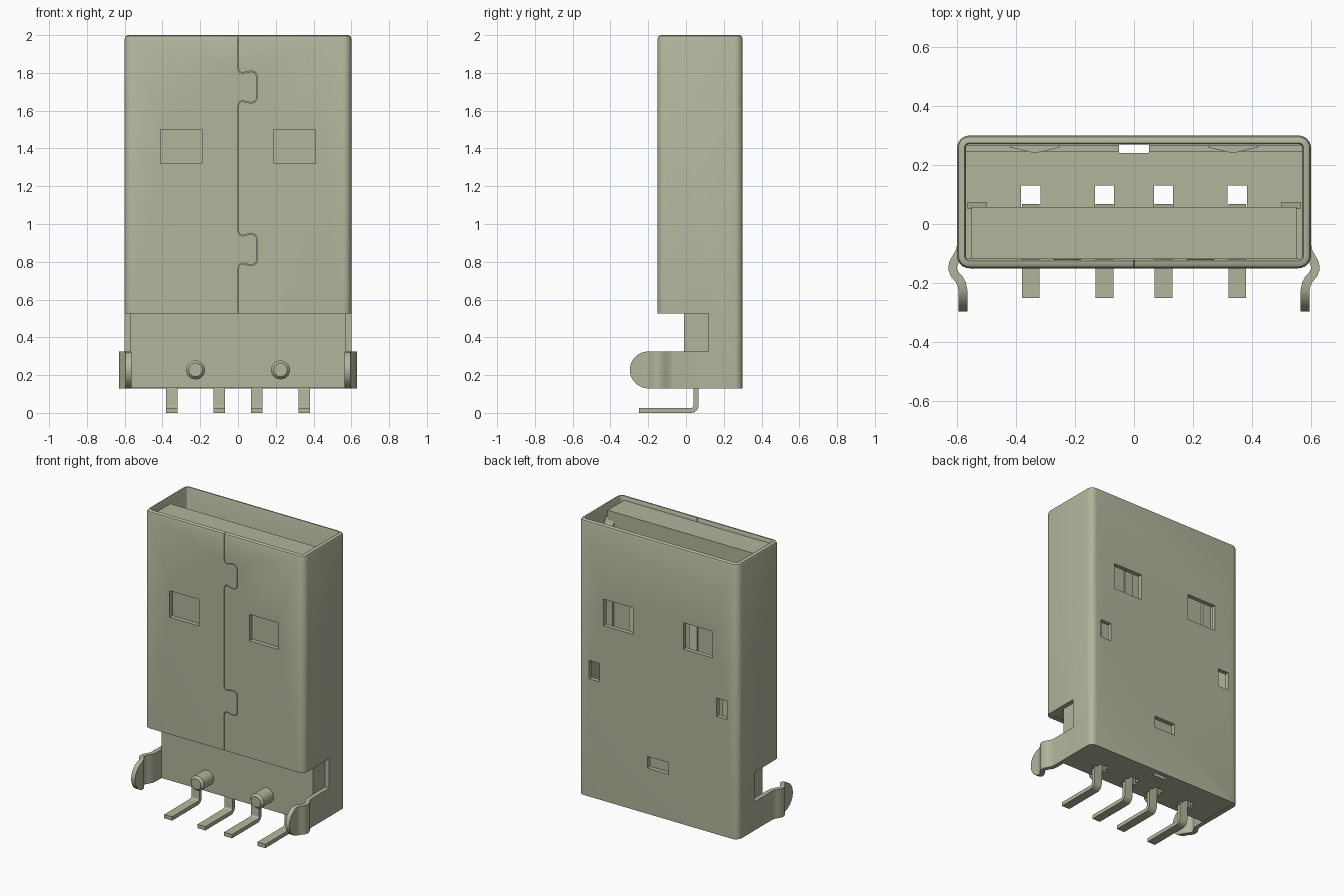
import bpy, bmesh, math
from mathutils import Vector

if "Cube" in bpy.data.objects:
    bpy.data.objects.remove(bpy.data.objects["Cube"])

mat = bpy.data.materials.new("warm_grey")
mat.use_nodes = True
COLOUR = (0.445, 0.462, 0.332, 1)
mat.diffuse_color = COLOUR
mat.node_tree.nodes["Principled BSDF"].inputs["Base Color"].default_value = COLOUR


def finish(name, bm, smooth=True):
    bmesh.ops.recalc_face_normals(bm, faces=bm.faces)
    me = bpy.data.meshes.new(name)
    bm.to_mesh(me)
    bm.free()
    ob = bpy.data.objects.new(name, me)
    bpy.context.collection.objects.link(ob)
    me.materials.append(mat)
    if smooth:
        shade(ob)
    return ob


def shade(ob):
    bpy.ops.object.select_all(action='DESELECT')
    ob.select_set(True)
    bpy.context.view_layer.objects.active = ob
    bpy.ops.object.shade_smooth_by_angle(angle=math.radians(35))


def box(bm, x0, x1, y0, y1, z0, z1):
    vs = bmesh.ops.create_cube(bm, size=1)["verts"]
    for v in vs:
        v.co = Vector((x0 if v.co.x < 0 else x1, y0 if v.co.y < 0 else y1,
                       z0 if v.co.z < 0 else z1))


def loft(bm, rings, closed=False):
    """Skin a list of point rings; cap the ends unless closed."""
    loops = [[bm.verts.new(p) for p in r] for r in rings]
    n = len(loops[0])
    pairs = list(zip(loops, loops[1:])) + ([(loops[-1], loops[0])] if closed else [])
    for a, b in pairs:
        for i in range(n):
            j = (i + 1) % n
            bm.faces.new((a[i], a[j], b[j], b[i]))
    if not closed:
        bm.faces.new(loops[0])
        bm.faces.new(loops[-1])


def cut(ob, bm):
    cutter = finish("cutter", bm, False)
    cutter.hide_render = True
    mod = ob.modifiers.new("cut", 'BOOLEAN')
    mod.operation, mod.solver, mod.object = 'DIFFERENCE', 'EXACT', cutter
    bpy.context.view_layer.objects.active = ob
    bpy.ops.object.modifier_apply(modifier=mod.name)
    bpy.data.objects.remove(cutter)
    shade(ob)


def ring(inset, z):
    """Rounded rectangle outline of the shell."""
    r = max(0.042 - inset, 0.01)
    hx, hy = 0.6 - inset - r, 0.225 - inset - r
    pts = []
    for k, (sx, sy) in enumerate(((1, 1), (-1, 1), (-1, -1), (1, -1))):
        for s in range(7):
            a = (k + s / 6) * math.pi / 2
            pts.append((sx * hx + r * math.cos(a), 0.075 + sy * hy + r * math.sin(a), z))
    return pts


# Metal shell with rounded rim
bm = bmesh.new()
loft(bm, [ring(0, 0.13), ring(0, 1.982), ring(0.005, 1.994), ring(0.015, 2.0),
          ring(0.025, 2.0), ring(0.03, 1.99), ring(0.03, 0.13)], closed=True)
shell = finish("shell", bm)

# Lower front opening, windows front and back
bm = bmesh.new()
box(bm, -0.7, 0.7, -0.3, 0.12, 0, 0.525)
box(bm, -0.08, 0.08, 0.25, 0.4, 0.44, 0.52)
for s in (-1, 1):
    box(bm, s * 0.3 - 0.11, s * 0.3 + 0.11, 0.2, 0.4, 1.32, 1.5)
    box(bm, s * 0.3 - 0.11, s * 0.3 + 0.11, -0.3, -0.1, 1.32, 1.5)
    box(bm, s * 0.48 - 0.04, s * 0.48 + 0.04, 0.2, 0.4, 0.93, 1.055)
cut(shell, bm)

# Interlocking front seam
HOOK = [(0, 0.1), (0.008, 0.08), (0.022, 0.073), (0.045, 0.079),
        (0.07, 0.084), (0.09, 0.078), (0.1, 0.06)]
path = [(0, 2.1)]
for mid in (1.725, 0.865):
    path += [(x, mid + d) for x, d in HOOK] + [(x, mid - d) for x, d in reversed(HOOK)]
path.append((0, 0.4))
rings = []
for i, p in enumerate(path):
    t = Vector(path[min(i + 1, len(path) - 1)]) - Vector(path[max(i - 1, 0)])
    n = Vector((-t.y, t.x)).normalized() * 0.002
    rings.append([(p[0] + s * n.x, y, p[1] + s * n.y)
                  for s, y in ((1, -0.2), (-1, -0.2), (-1, -0.1), (1, -0.1))])
bm = bmesh.new()
loft(bm, rings)
cut(shell, bm)

# Bent side tabs with round ends
BEND = [(0.585, 0.12), (0.585, -0.07), (0.589, -0.092), (0.602, -0.115), (0.613, -0.135),
        (0.615, -0.152), (0.608, -0.17), (0.592, -0.188), (0.584, -0.203), (0.58, -0.225)]
BEND += [(0.58, -0.2 - 0.0975 * math.sin(math.radians(a))) for a in (25, 40, 55, 68, 79, 87)]
for side, label in ((1, "left"), (-1, "right")):
    rings = []
    for i, (x, y) in enumerate(BEND):
        t = Vector(BEND[min(i + 1, len(BEND) - 1)]) - Vector(BEND[max(i - 1, 0)])
        n = Vector((-t.y, t.x)).normalized() * 0.015
        h = math.sqrt(0.0975 ** 2 - min(0, y + 0.2) ** 2)
        rings.append([(side * (x + s * n.x), y + s * n.y, 0.2275 + u * h)
                      for s, u in ((1, 1), (1, -1), (-1, -1), (-1, 1))])
    bm = bmesh.new()
    loft(bm, rings)
    finish(label + "_side_tab", bm)

# Plastic base filling the lower shell
PINS = (-0.35, -0.1, 0.1, 0.35)
FLOOR = 0.8
outline = [(-0.01, 0.132), (0.268, 0.132), (0.268, FLOOR - 0.05), (0.245, FLOOR - 0.05),
           (0.245, FLOOR), (-0.118, FLOOR), (-0.118, 0.527), (-0.01, 0.527)]
bm = bmesh.new()
loft(bm, [[(x, y, z) for y, z in outline] for x in (-0.569, 0.569)])
base = finish("plastic_base", bm, False)
bm = bmesh.new()
for x in PINS:
    box(bm, x - 0.0325, x + 0.0325, 0.03, 0.13, 0, 1)
box(bm, -0.05, 0.05, 0.24, 0.267, 0, 1)
cut(base, bm)
bm = bmesh.new()
for x in PINS:
    box(bm, x - 0.055, x + 0.055, 0.075, 0.095, 0, 0.2)
cut(base, bm)

# Contact tongue with side rails
bm = bmesh.new()
box(bm, -0.55, 0.55, -0.1185, 0.058, FLOOR - 0.01, 1.975)
tongue = finish("tongue", bm, False)
for s, label in ((1, "left"), (-1, "right")):
    bm = bmesh.new()
    profile = [(0.05, FLOOR - 0.01), (0.075, FLOOR - 0.01), (0.075, 1.87), (0.05, 1.93)]
    loft(bm, [[(s * x, y, z) for y, z in profile] for x in (0.5, 0.565)])
    finish(label + "_tongue_rail", bm, False)
    # Wedge ribs at the back of the cavity floor
    bm = bmesh.new()
    wedge = [(0.25, 0.268), (0.25, 0.26), (0.335, 0.24), (0.42, 0.26), (0.42, 0.268)]
    loft(bm, [[(s * x, y, z) for x, y in wedge] for z in (FLOOR - 0.06, FLOOR + 0.02)])
    finish(label + "_wedge_rib", bm, False)
    # Round locating pegs with chamfered tips
    bm = bmesh.new()
    loft(bm, [[(s * 0.225 + r * math.cos(k * math.pi / 16), y,
                0.2275 + r * math.sin(k * math.pi / 16)) for k in range(32)]
              for r, y in ((0.05, 0.0), (0.05, -0.115), (0.036, -0.13))])
    finish(label + "_peg", bm)

# Contacts running up the tongue and bent into solder legs
arc = [math.radians(a) for a in range(0, 91, 15)]
strip = [(0.067, 1.8), (0.067, 0.04)]
strip += [(0.027 + 0.04 * math.cos(a), 0.04 - 0.04 * math.sin(a)) for a in arc[1:]]
strip += [(-0.25, 0), (-0.25, 0.026), (0.027, 0.026)]
strip += [(0.027 + 0.014 * math.cos(a), 0.04 - 0.014 * math.sin(a)) for a in reversed(arc[:-1])]
strip += [(0.041, 1.8), (0.055, 1.82)]
for i, x in enumerate(PINS):
    bm = bmesh.new()
    loft(bm, [[(x + s * 0.03, y, z) for y, z in strip] for s in (-1, 1)])
    finish("contact_pin_%d" % (i + 1), bm)
